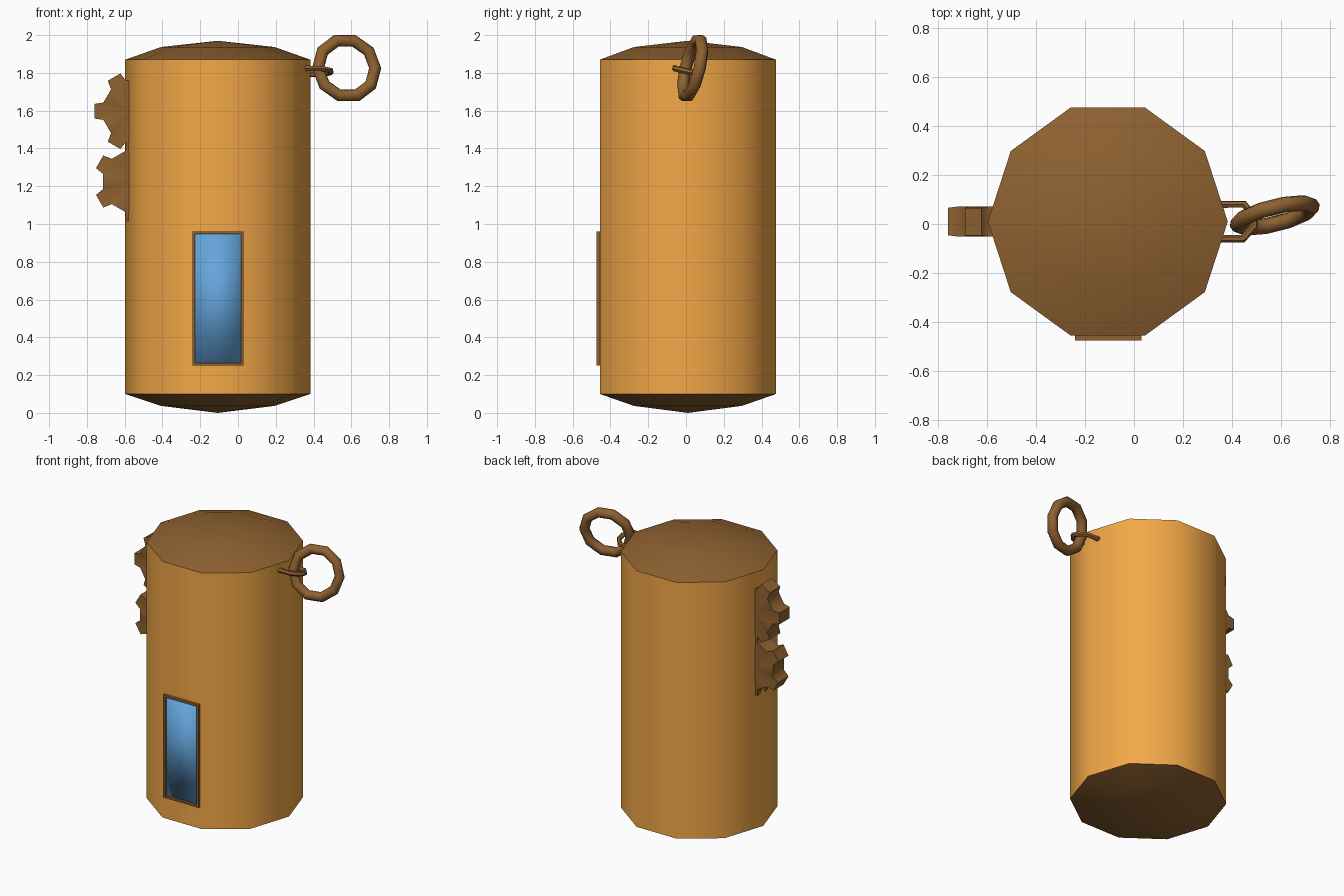
import bpy, bmesh
from math import sin, cos, pi, radians

if "Cube" in bpy.data.objects:
    bpy.data.objects.remove(bpy.data.objects["Cube"])


def material(name, rgb):
    m = bpy.data.materials.new(name)
    m.diffuse_color = (*rgb, 1)
    m.use_nodes = True
    m.node_tree.nodes["Principled BSDF"].inputs["Base Color"].default_value = m.diffuse_color
    return m


ORANGE = material("orange", (0.9, 0.39, 0.064))
BROWN = material("brown", (0.27, 0.12, 0.03))
BLUE = material("blue", (0.13, 0.38, 0.72))
CX, CY = -0.107, 0.01


def finish(ob, angle=55):
    bpy.ops.object.select_all(action='DESELECT')
    ob.select_set(True)
    bpy.context.view_layer.objects.active = ob
    bpy.ops.object.shade_smooth_by_angle(angle=radians(angle))


def mesh_object(name, bm, mats, angle=55, recalc=True):
    if recalc:
        bmesh.ops.recalc_face_normals(bm, faces=bm.faces)
    me = bpy.data.meshes.new(name)
    bm.to_mesh(me)
    bm.free()
    for m in mats:
        me.materials.append(m)
    ob = bpy.data.objects.new(name, me)
    bpy.context.collection.objects.link(ob)
    finish(ob, angle)
    return ob


def bridge(bm, a, b, mat=0):
    n = len(a)
    for i in range(n):
        bm.faces.new((a[i], a[(i + 1) % n], b[(i + 1) % n], b[i])).material_index = mat


def fan(bm, loop, tip, mat=0):
    for i in range(len(loop)):
        bm.faces.new((loop[i], loop[(i + 1) % len(loop)], tip)).material_index = mat


# Ten-sided body with shallow domed ends
bm = bmesh.new()
rings = [[bm.verts.new((CX + r * cos(i * pi / 5), CY + r * sin(i * pi / 5), z))
          for i in range(10)]
         for r, z in ((0.30, 0.037), (0.49, 0.10), (0.49, 1.87), (0.30, 1.937))]
for k, mat in enumerate((1, 0, 1)):
    bridge(bm, rings[k], rings[k + 1], mat)
fan(bm, rings[0], bm.verts.new((CX, CY, 0)), 1)
fan(bm, rings[3], bm.verts.new((CX, CY, 1.97)), 1)
mesh_object("body", bm, [ORANGE, BROWN])


# Window frame and its shallow blue pane
def rect(bm, inset, y):
    x0, x1, z0, z1 = -0.24 + inset, 0.03 - inset, 0.25 + inset, 0.96 - inset
    return [bm.verts.new(p) for p in ((x0, y, z0), (x1, y, z0), (x1, y, z1), (x0, y, z1))]


bm = bmesh.new()
loops = [rect(bm, i, y) for i, y in ((0, -0.45), (0, -0.475), (0.013, -0.475), (0.013, -0.45))]
for k in range(4):
    bridge(bm, loops[k], loops[(k + 1) % 4])
mesh_object("window_frame", bm, [BROWN], 30)

bm = bmesh.new()
front, back = rect(bm, 0.0125, -0.473), rect(bm, 0.0125, -0.459)
bridge(bm, back, front)
bm.faces.new(back)
mesh_object("window_pane", bm, [BLUE], 100, recalc=False)


# Six-toothed gears half sunk into the left side
def gear(name, z, turn):
    bm = bmesh.new()
    sides = []
    for s in (-1, 1):
        loop = []
        for t in range(6):
            for da, r, h in ((-16, 0.167, 0.062), (-10.5, 0.212, 0.056),
                             (10.5, 0.212, 0.056), (16, 0.167, 0.062)):
                a = radians(turn + 60 * t + da)
                loop.append(bm.verts.new((-0.552 + r * cos(a), CY + s * h, z + r * sin(a))))
        sides.append(loop)
        fan(bm, loop, bm.verts.new((-0.552, CY + s * 0.062, z)))
    bridge(bm, *sides)
    mesh_object(name, bm, [BROWN])


gear("upper_gear", 1.597, 0)
gear("lower_gear", 1.225, 30)

# Hanging ring
bpy.ops.mesh.primitive_torus_add(
    major_segments=10, minor_segments=8, major_radius=0.156, minor_radius=0.033,
    location=(0.575, 0.035, 1.825), rotation=(radians(77), 0, radians(14)))
ring = bpy.context.object
ring.name = "ring"
ring.data.materials.append(BROWN)
finish(ring)

# Staple holding the ring
cu = bpy.data.curves.new("staple", 'CURVE')
cu.dimensions = '3D'
cu.bevel_depth = 0.016
cu.bevel_resolution = 1
cu.use_fill_caps = True
path = [(0.30, -0.06, 1.825), (0.445, -0.06, 1.823), (0.49, -0.01, 1.812),
        (0.49, 0.03, 1.803), (0.45, 0.08, 1.793), (0.30, 0.08, 1.793)]
sp = cu.splines.new('POLY')
sp.points.add(len(path) - 1)
for p, co in zip(sp.points, path):
    p.co = (*co, 1)
staple = bpy.data.objects.new("staple", cu)
bpy.context.collection.objects.link(staple)
cu.materials.append(BROWN)
bpy.ops.object.select_all(action='DESELECT')
staple.select_set(True)
bpy.context.view_layer.objects.active = staple
bpy.ops.object.convert(target='MESH')
finish(bpy.context.object)
